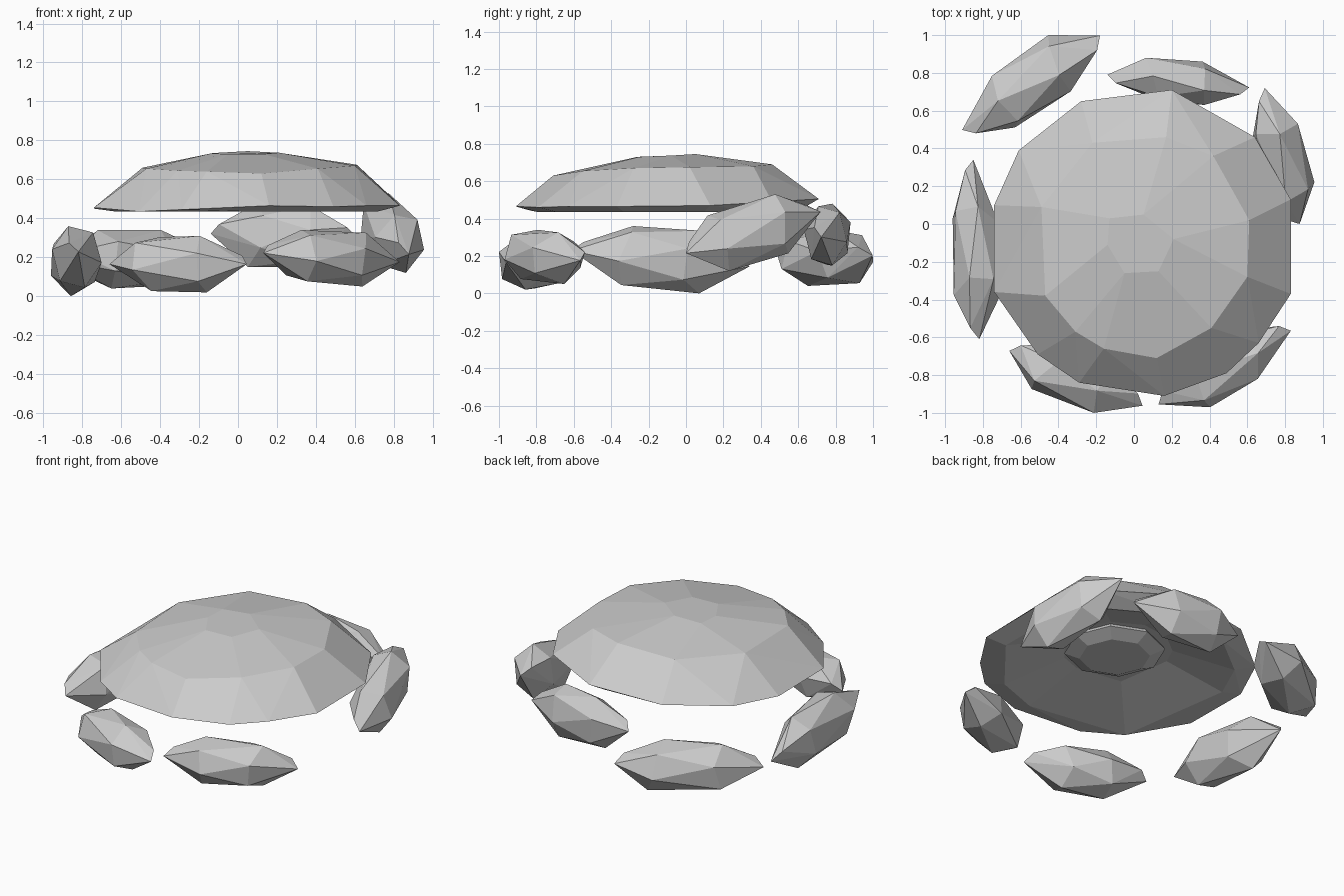
import bpy, bmesh, random
from math import sin, cos, tau
from mathutils import Vector

if "Cube" in bpy.data.objects:
    bpy.data.objects.remove(bpy.data.objects["Cube"])


def hull_object(name, points, dish=None):
    """Flat-faced convex rock; dish=(scale, lift) hollows the underside."""
    bm = bmesh.new()
    for p in points:
        bm.verts.new(p)
    res = bmesh.ops.convex_hull(bm, input=bm.verts[:])
    junk = {g for g in res["geom_interior"] + res["geom_unused"]
            if isinstance(g, bmesh.types.BMVert)}
    bmesh.ops.delete(bm, geom=list(junk), context='VERTS')
    bmesh.ops.dissolve_limit(bm, angle_limit=0.06, verts=bm.verts[:], edges=bm.edges[:])
    bmesh.ops.recalc_face_normals(bm, faces=bm.faces[:])
    if dish:
        base = max((f for f in bm.faces if f.normal.z < -0.9), key=lambda f: f.calc_area())
        c = base.calc_center_median()
        new = bmesh.ops.extrude_discrete_faces(bm, faces=[base])["faces"][0]
        for v in new.verts:
            v.co = c + (v.co - c) * dish[0]
            v.co.z += dish[1]
    me = bpy.data.meshes.new(name)
    bm.to_mesh(me)
    bm.free()
    ob = bpy.data.objects.new(name, me)
    bpy.context.collection.objects.link(ob)
    return ob


def stone(name, a, b, half_w, half_h, lo, hi, seed):
    """Spindle stone between two tips, fitted into the box lo..hi."""
    rng = random.Random(seed)
    a, b = Vector(a), Vector(b)
    axis = (b - a).normalized()
    side = Vector((-axis.y, axis.x, 0)).normalized()
    up = axis.cross(side)
    pts = [a, b]
    for t, turn in ((0.29, 0.2), (0.69, 0.65)):
        for i in range(6):
            ang = tau * i / 6 + turn
            tt = t + rng.uniform(-0.06, 0.06)
            pts.append(a.lerp(b, tt) + side * half_w * cos(ang) + up * half_h * sin(ang))
    # blunt the tips a little
    for tip, other in ((a, b), (b, a)):
        pts.append(tip.lerp(other, 0.06) + side * half_w * 0.35 + up * half_h * 0.3)
    mn = [min(p[k] for p in pts) for k in range(3)]
    mx = [max(p[k] for p in pts) for k in range(3)]
    fit = [[lo[k] + (p[k] - mn[k]) / (mx[k] - mn[k]) * (hi[k] - lo[k]) for k in range(3)]
           for p in pts]
    return hull_object(name, fit)


# Domed slab: rim, shoulder ring, small top facet and hollowed underside
rim = [(-.74, -.36, .455), (-.74, .10, .45), (-.61, .39, .46), (-.28, .65, .48),
       (.20, .71, .505), (.64, .46, .49), (.83, .13, .47), (.83, -.37, .465),
       (.66, -.63, .465), (.49, -.79, .46), (.16, -.91, .465), (-.29, -.84, .445),
       (-.51, -.69, .435)]
shoulder = [(-.47, -.38, .655), (-.31, -.57, .645), (-.16, -.66, .64), (.12, -.71, .63),
            (.41, -.55, .655), (.60, -.28, .67), (.61, .02, .675), (.42, .36, .68),
            (.17, .46, .69), (-.22, .43, .675), (-.49, .09, .66)]
top = [(-.13, .03, .735), (.05, .05, .745), (.21, -.08, .737), (.13, -.25, .73),
       (-.05, -.26, .73), (-.14, -.11, .733)]
under = [(.05 + (x - .05) * .85, -.1 + (y + .1) * .85, .434) for x, y, z in rim]
hull_object("domed_slab", rim + shoulder + top + under, dish=(0.47, 0.10))

# Small core stone seated in the hollow under the slab
core = [(.09 + r * cos(tau * i / 8), -.07 + r * sin(tau * i / 8), z)
        for r, z in ((.21, .47), (.30, .51), (.26, .57)) for i in range(8)]
hull_object("core_stone", core)

# Ring of spindle stones
stone("left_stone", (-.80, -.61, .20), (-.83, .34, .12), .125, .16,
      (-.96, -.61, 0), (-.70, .34, .36), 1)
stone("front_left_stone", (-.66, -.70, .17), (.04, -.98, .17), .14, .15,
      (-.66, -1.0, .02), (.045, -.64, .31), 2)
stone("front_right_stone", (.13, -.93, .20), (.83, -.57, .15), .14, .15,
      (.13, -.97, .05), (.83, -.54, .34), 3)
stone("right_stone", (.90, .02, .19), (.72, .72, .42), .13, .17,
      (.63, .0, .12), (.955, .72, .53), 4)
stone("back_stone", (.61, .71, .30), (-.14, .78, .32), .12, .17,
      (-.14, .63, .15), (.61, .88, .48), 5)
stone("back_left_stone", (-.18, .97, .18), (-.91, .49, .16), .155, .16,
      (-.91, .48, .04), (-.18, 1.0, .34), 6)
